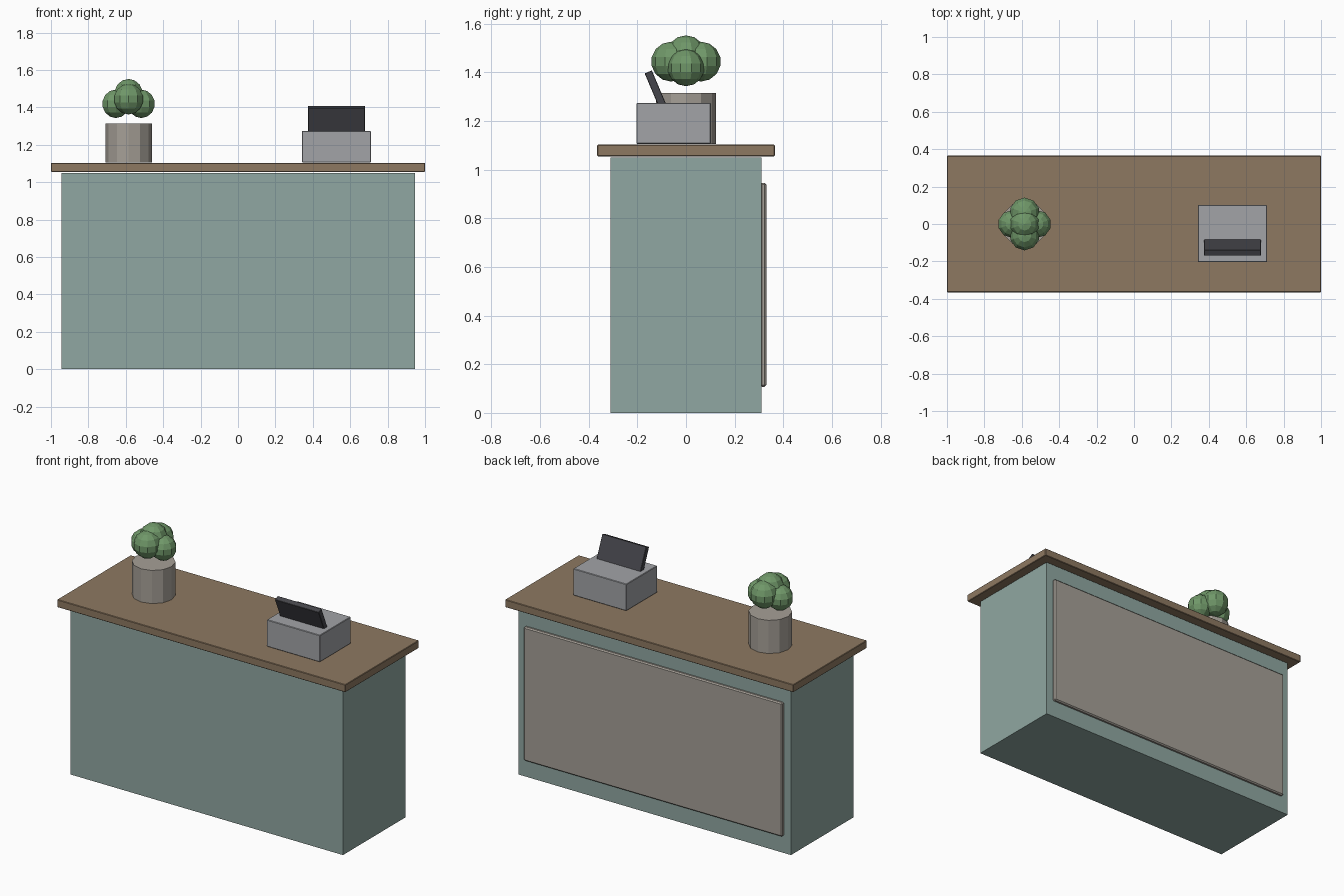
import bpy, bmesh
from mathutils import Matrix, Vector

if "Cube" in bpy.data.objects:
    bpy.data.objects.remove(bpy.data.objects["Cube"])


def mat(name, rgb):
    m = bpy.data.materials.new(name)
    m.diffuse_color = (*rgb, 1)
    m.use_nodes = True
    m.node_tree.nodes["Principled BSDF"].inputs["Base Color"].default_value = m.diffuse_color
    return m


GREEN = mat("sage_paint", (0.28, 0.39, 0.36))
WOOD = mat("wood", (0.27, 0.19, 0.12))
PANEL = mat("warm_grey", (0.38, 0.35, 0.31))
METAL = mat("light_metal", (0.36, 0.37, 0.39))
DARK = mat("dark_screen", (0.06, 0.06, 0.07))
LEAF = mat("leaf", (0.16, 0.31, 0.14))


def finish(name, bm, material):
    me = bpy.data.meshes.new(name)
    bm.to_mesh(me)
    bm.free()
    me.materials.append(material)
    ob = bpy.data.objects.new(name, me)
    bpy.context.collection.objects.link(ob)
    return ob


def box(name, lo, hi, material, bevel=0.0):
    lo, hi = Vector(lo), Vector(hi)
    bm = bmesh.new()
    bmesh.ops.create_cube(bm, size=1, matrix=Matrix.Diagonal((*(hi - lo), 1)))
    ob = finish(name, bm, material)
    ob.location = (lo + hi) / 2
    if bevel:
        b = ob.modifiers.new("bevel", "BEVEL")
        b.width, b.segments = bevel, 1
    return ob


# Counter
box("counter_body", (-0.945, -0.31, 0), (0.945, 0.31, 1.05), GREEN)
box("counter_top", (-1, -0.365, 1.055), (1, 0.365, 1.103), WOOD, 0.003)
box("back_panel", (-0.897, 0.305, 0.107), (0.897, 0.33, 0.946), PANEL, 0.007)

# Till and its leaning screen
box("till_base", (0.342, -0.204, 1.106), (0.711, 0.102, 1.274), METAL, 0.003)
screen = box("till_screen", (0.374, -0.14, 1.248), (0.679, -0.108, 1.408), DARK, 0.002)
screen.rotation_euler.x = 0.4

# Plant pot
PX = -0.585
bm = bmesh.new()
bmesh.ops.create_cone(bm, cap_ends=True, segments=12, radius1=0.124, radius2=0.124,
                      depth=0.208, matrix=Matrix.Translation((PX, 0, 1.21)))
finish("plant_pot", bm, PANEL)

# Foliage: four lobes around one on top (dx, dy, z, radius)
lobes = [(0, 0, 1.472, 0.08)]
for s in (-1, 1):
    lobes += [(s * 0.068, 0, 1.419, 0.076), (0, s * 0.061, 1.444, 0.082)]
for i, (dx, dy, z, r) in enumerate(lobes):
    bm = bmesh.new()
    bmesh.ops.create_uvsphere(bm, u_segments=10, v_segments=7, radius=r,
                              matrix=Matrix.Translation((PX + dx, dy, z)))
    finish(f"foliage_{i + 1}", bm, LEAF)
